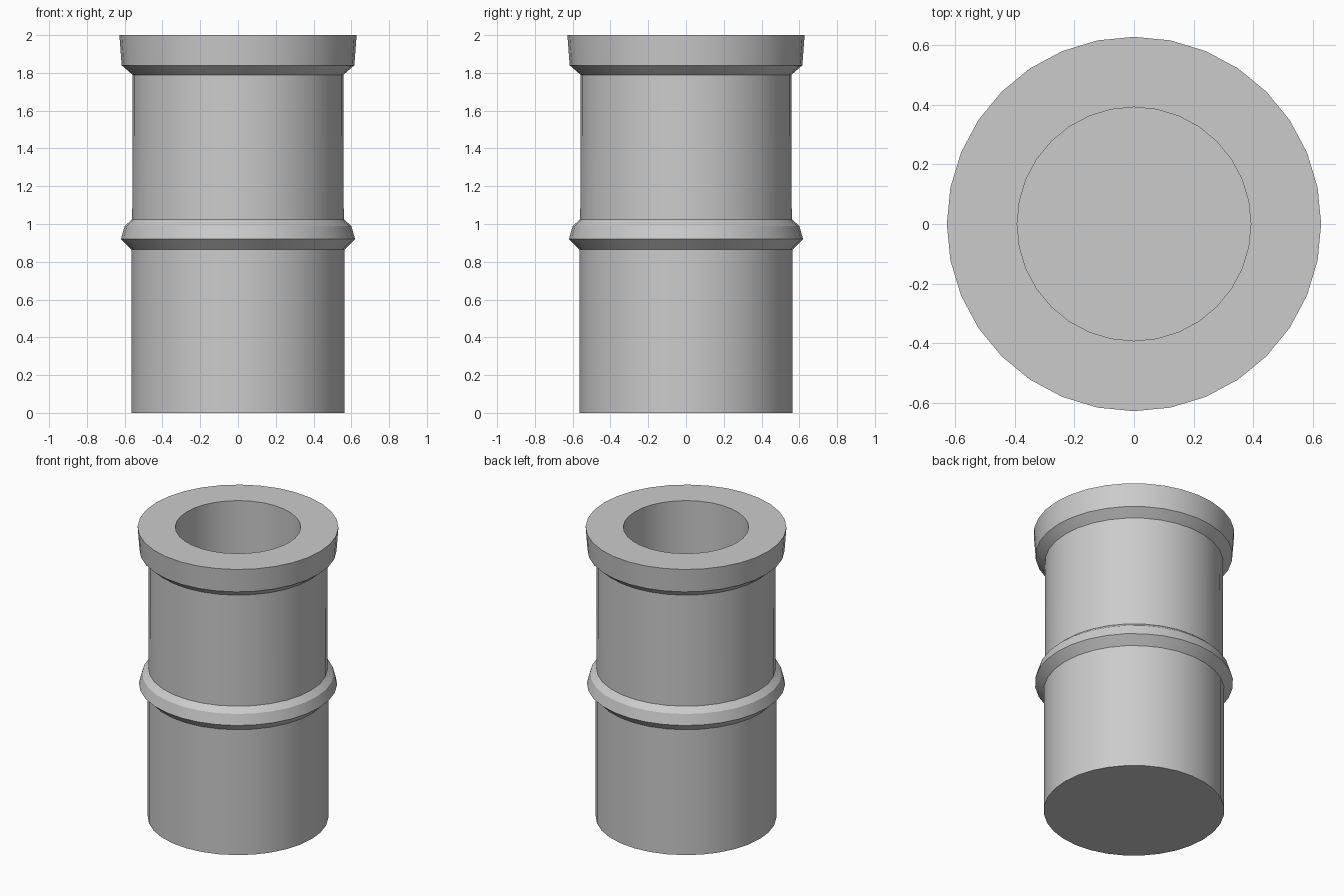
import bpy
import bmesh
from math import tau, cos, sin, radians

SIDES = 32

cube = bpy.data.objects.get("Cube")
if cube:
    bpy.data.objects.remove(cube, do_unlink=True)

# Single plain grey
grey = bpy.data.materials.new("light_grey")
grey.use_nodes = True
colour = (0.6, 0.6, 0.6, 1)
grey.diffuse_color = colour
grey.node_tree.nodes["Principled BSDF"].inputs["Base Color"].default_value = colour


def lathe(name, profile):
    """Revolve (radius, height) points around z and cap both ends."""
    bm = bmesh.new()
    rings = [[bm.verts.new((r * cos(tau * i / SIDES), r * sin(tau * i / SIDES), z))
              for i in range(SIDES)] for r, z in profile]
    for low, high in zip(rings, rings[1:]):
        for i in range(SIDES):
            j = (i + 1) % SIDES
            bm.faces.new((low[i], low[j], high[j], high[i]))
    bm.faces.new(rings[0][::-1])
    bm.faces.new(rings[-1])
    mesh = bpy.data.meshes.new(name)
    bm.to_mesh(mesh)
    bm.free()
    mesh.materials.append(grey)
    obj = bpy.data.objects.new(name, mesh)
    bpy.context.collection.objects.link(obj)
    bpy.ops.object.select_all(action="DESELECT")
    obj.select_set(True)
    bpy.context.view_layer.objects.active = obj
    bpy.ops.object.shade_smooth_by_angle(angle=radians(15))
    return obj


lower_body = [(0.565, 0), (0.565, 0.865)]
middle_band = [(0.62, 0.92), (0.6, 0.99), (0.56, 1.025)]
top_collar = [(0.558, 1.79), (0.616, 1.84), (0.628, 2)]
bore = [(0.392, 2), (0.392, 0.2)]

lathe("hollow_sleeve", lower_body + middle_band + top_collar + bore)
